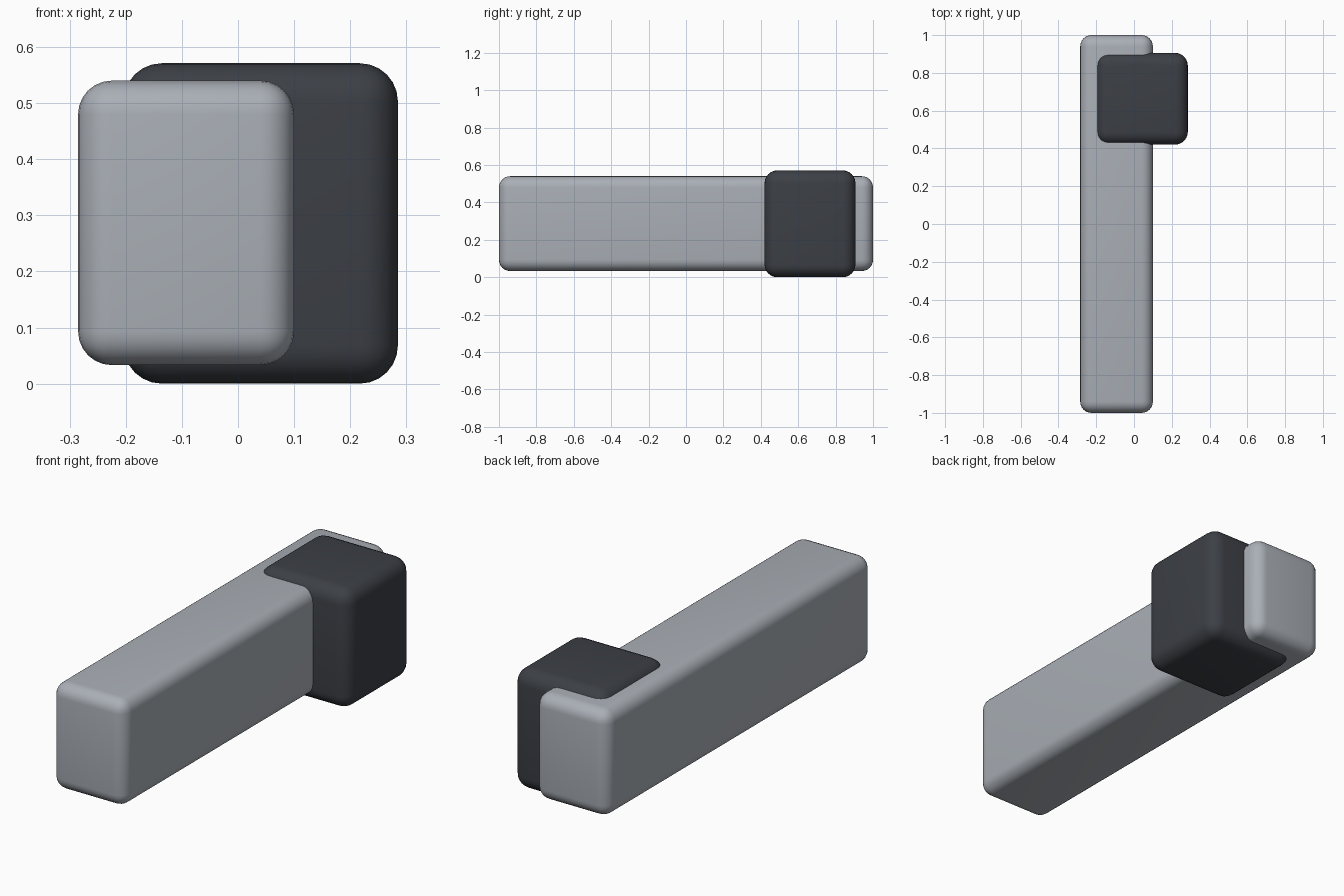
import bpy
import math

default_cube = bpy.data.objects.get("Cube")
if default_cube:
    bpy.data.objects.remove(default_cube, do_unlink=True)


def make_material(name, color):
    mat = bpy.data.materials.new(name)
    mat.use_nodes = True
    mat.diffuse_color = color
    bsdf = mat.node_tree.nodes["Principled BSDF"]
    bsdf.inputs["Base Color"].default_value = color
    bsdf.inputs["Roughness"].default_value = 0.6
    return mat


def rounded_box(name, low, high, radius, mat):
    """Box between two corners with smoothly rounded edges."""
    center = [(a + b) / 2 for a, b in zip(low, high)]
    bpy.ops.mesh.primitive_cube_add(size=1, location=center)
    obj = bpy.context.object
    obj.name = name
    obj.scale = [b - a for a, b in zip(low, high)]
    bpy.ops.object.transform_apply(location=False, rotation=False, scale=True)
    bevel = obj.modifiers.new("Rounded edges", "BEVEL")
    bevel.width = radius
    bevel.segments = 6
    bevel.limit_method = "NONE"
    bpy.ops.object.modifier_apply(modifier=bevel.name)
    obj.data.materials.append(mat)
    bpy.ops.object.shade_smooth_by_angle(angle=math.radians(35))
    return obj


light_grey = make_material("light_grey", (0.40, 0.43, 0.47, 1))
dark_grey = make_material("dark_grey", (0.045, 0.05, 0.06, 1))

# Long bar running front to back
rounded_box("long_bar", (-0.285, -1, 0.033), (0.1, 1, 0.54), 0.06, light_grey)

# Block wrapped around the rear of the bar, jutting out to the left
rounded_box("side_block", (-0.204, 0.42, 0), (0.285, 0.906, 0.571), 0.068, dark_grey)
